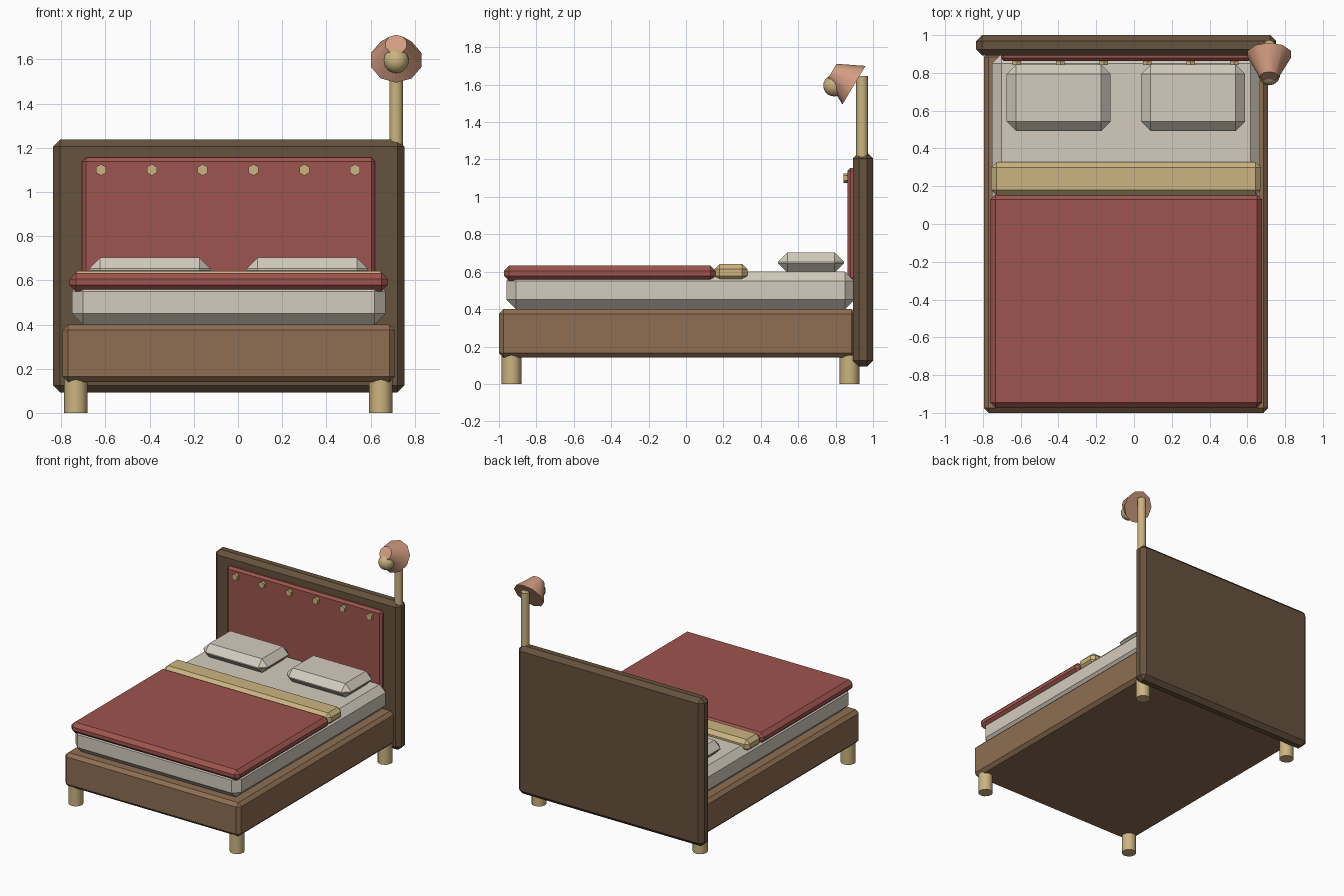
import bpy, bmesh
from math import radians
from mathutils import Matrix, Vector

cube = bpy.data.objects.get("Cube")
if cube:
    bpy.data.objects.remove(cube, do_unlink=True)


def material(name, *rgb):
    """Flat material from an 8-bit sRGB colour."""
    linear = [((c / 255 + 0.055) / 1.055) ** 2.4 for c in rgb] + [1]
    mat = bpy.data.materials.new(name)
    mat.use_nodes = True
    mat.diffuse_color = linear
    mat.node_tree.nodes["Principled BSDF"].inputs["Base Color"].default_value = linear
    return mat


wood = material("warm wood", 142, 110, 82)
dark_wood = material("dark wood", 102, 82, 61)
linen = material("linen", 211, 204, 190)
red = material("brick red cloth", 158, 85, 78)
brass = material("pale brass", 203, 180, 128)
copper = material("copper", 211, 157, 130)


def add_object(name, bm, mat, smooth=False):
    mesh = bpy.data.meshes.new(name)
    bm.to_mesh(mesh)
    bm.free()
    mesh.materials.append(mat)
    obj = bpy.data.objects.new(name, mesh)
    bpy.context.collection.objects.link(obj)
    if smooth:
        bpy.ops.object.select_all(action="DESELECT")
        obj.select_set(True)
        bpy.context.view_layer.objects.active = obj
        bpy.ops.object.shade_smooth_by_angle(angle=radians(40))
    return obj


def box(name, x, half_width, y, z, bevel, mat):
    """Chamfered box; y and z are (low, high) ranges."""
    size = (2 * half_width, y[1] - y[0], z[1] - z[0])
    centre = Vector((x, sum(y) / 2, sum(z) / 2))
    bm = bmesh.new()
    bmesh.ops.create_cube(bm, size=1, matrix=Matrix.Translation(centre) @ Matrix.Diagonal((*size, 1)))
    bmesh.ops.bevel(bm, geom=bm.edges[:], offset=bevel, segments=1, affect="EDGES", profile=0.5)
    return add_object(name, bm, mat)


def cone(name, centre, r1, r2, depth, sides, mat, tilt=0, smooth=True):
    """Capped cone or cylinder, tilted about x."""
    bm = bmesh.new()
    place = Matrix.Translation(centre) @ Matrix.Rotation(radians(tilt), 4, "X")
    bmesh.ops.create_cone(bm, cap_ends=True, segments=sides, radius1=r1, radius2=r2,
                          depth=depth, matrix=place)
    return add_object(name, bm, mat, smooth)


MID = -0.042  # the bed's centre line

# Frame and headboard
box("bed_frame", MID, 0.752, (-1, 0.91), (0.14, 0.4), 0.025, wood)
box("headboard", MID, 0.795, (0.893, 1), (0.093, 1.238), 0.032, dark_wood)
box("headboard_panel", MID, 0.663, (0.863, 0.91), (0.55, 1.155), 0.016, red)

# Bedding
box("mattress", MID, 0.71, (-0.96, 0.9), (0.4, 0.6), 0.05, linen)
box("blanket", MID, 0.72, (-0.973, 0.158), (0.55, 0.633), 0.028, red)
box("blanket_fold", MID, 0.714, (0.152, 0.328), (0.55, 0.642), 0.028, brass)
for side, offset in (("right", -0.357), ("left", 0.355)):
    box(side + "_pillow", MID + offset, 0.275, (0.492, 0.845), (0.595, 0.703), 0.05, linen)

# Legs
for side, x in (("right", MID - 0.692), ("left", MID + 0.688)):
    for end, y in (("front", -0.933), ("back", 0.874)):
        cone(f"{end}_{side}_leg", (x, y, 0.08), 0.053, 0.053, 0.16, 12, brass)

# Headboard studs
for i in range(6):
    cone(f"headboard_stud_{i + 1}", (-0.62 + 0.23 * i, 0.857, 1.1), 0.026, 0.026, 0.03, 6,
         brass, tilt=90, smooth=False)

# Reading lamp on the left headboard post
LAMP = 0.716
cone("lamp_post", (LAMP, 0.942, 1.42), 0.032, 0.032, 0.45, 10, brass)
cone("lamp_shade", (LAMP, 0.839, 1.633), 0.12, 0.05, 0.138, 10, copper, tilt=59)
bulb = bmesh.new()
bmesh.ops.create_uvsphere(bulb, u_segments=14, v_segments=10, radius=0.058,
                          matrix=Matrix.Translation((LAMP, 0.792, 1.595)))
add_object("lamp_bulb", bulb, brass, smooth=True)
